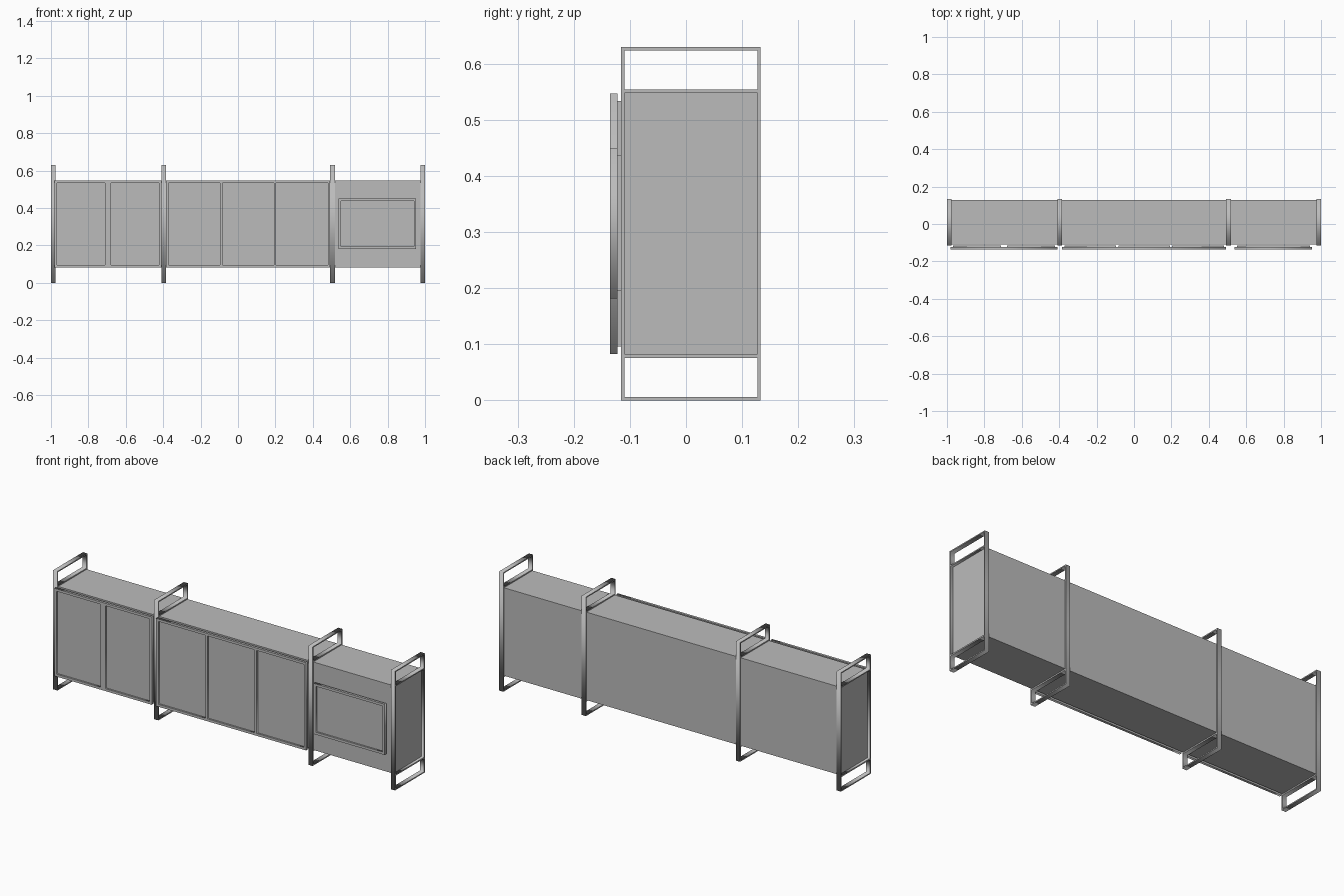
import bpy
from mathutils import Matrix, Vector

cube = bpy.data.objects.get("Cube")
if cube:
    bpy.data.objects.remove(cube, do_unlink=True)

grey = bpy.data.materials.new("plain grey")
grey.use_nodes = True
colour = (0.5, 0.5, 0.5, 1)
grey.diffuse_color = colour
grey.node_tree.nodes["Principled BSDF"].inputs["Base Color"].default_value = colour


def box(name, x, y, z):
    """Box from (low, high) ranges on each axis."""
    centre = [sum(r) / 2 for r in (x, y, z)]
    size = [r[1] - r[0] for r in (x, y, z)]
    bpy.ops.mesh.primitive_cube_add(size=1, location=centre)
    ob = bpy.context.object
    ob.name = name
    ob.data.transform(Matrix.Diagonal((*size, 1)))
    ob.data.materials.append(grey)
    return ob


def plate(name, outer, holes, thickness, axes, origin):
    """Flat plate with rectangular holes; rectangles are (u0, u1, v0, v1)."""
    curve = bpy.data.curves.new(name, 'CURVE')
    curve.dimensions = '2D'
    curve.fill_mode = 'BOTH'
    curve.extrude = thickness / 2
    for u0, u1, v0, v1 in [outer] + holes:
        spline = curve.splines.new('POLY')
        spline.points.add(3)
        corners = ((u0, v0), (u1, v0), (u1, v1), (u0, v1))
        for point, (u, v) in zip(spline.points, corners):
            point.co = (u, v, 0, 1)
        spline.use_cyclic_u = True
    temp = bpy.data.objects.new(name + "_outline", curve)
    bpy.context.collection.objects.link(temp)
    bpy.context.view_layer.update()
    graph = bpy.context.evaluated_depsgraph_get()
    mesh = bpy.data.meshes.new_from_object(temp.evaluated_get(graph))
    bpy.data.objects.remove(temp, do_unlink=True)
    rotation = Matrix([Vector(a) for a in axes]).transposed().to_4x4()
    mesh.transform(Matrix.Translation(origin) @ rotation)
    mesh.materials.clear()
    mesh.materials.append(grey)
    ob = bpy.data.objects.new(name, mesh)
    bpy.context.collection.objects.link(ob)
    return ob


X, Y, Z = (1, 0, 0), (0, 1, 0), (0, 0, 1)
BACKWARD = (0, -1, 0)

# Cabinet body
box("cabinet_body", (-0.985, 0.985), (-0.11, 0.128), (0.083, 0.548))

# Four upright support frames: foot loop, cabinet opening, handle loop
t = 0.006
front, back = -0.116, 0.133
openings = [(front + t, back - t, low, high)
            for low, high in ((t, 0.076), (0.083, 0.548), (0.554, 0.624))]
for name, x in (("right_end", -0.9875), ("right_inner", -0.397),
                ("left_inner", 0.505), ("left_end", 0.9875)):
    plate(name + "_support_frame", (front, back, 0, 0.63), openings,
          0.025, (Y, Z, X), (x, 0, 0))


# Front units: a raised surround with recessed panels
def front_unit(name, x0, x1, z0, z1, count, divider):
    rim = 0.013
    width = (x1 - x0 - 2 * rim - divider * (count - 1)) / count
    holes = []
    for i in range(count):
        left = x0 + rim + i * (width + divider)
        holes.append((left, left + width, z0 + rim, z1 - rim))
        box(f"{name}_panel_{i + 1}", (left, left + width),
            (-0.126, -0.114), (z0 + rim, z1 - rim))
    plate(name + "_surround", (x0, x1, z0, z1), holes, 0.013,
          (X, Z, BACKWARD), (0, -0.1285, 0))


front_unit("double_door", -0.98, -0.41, 0.083, 0.547, 2, 0.03)
front_unit("triple_door", -0.385, 0.493, 0.083, 0.547, 3, 0.012)
front_unit("small_door", 0.537, 0.953, 0.182, 0.45, 1, 0)
